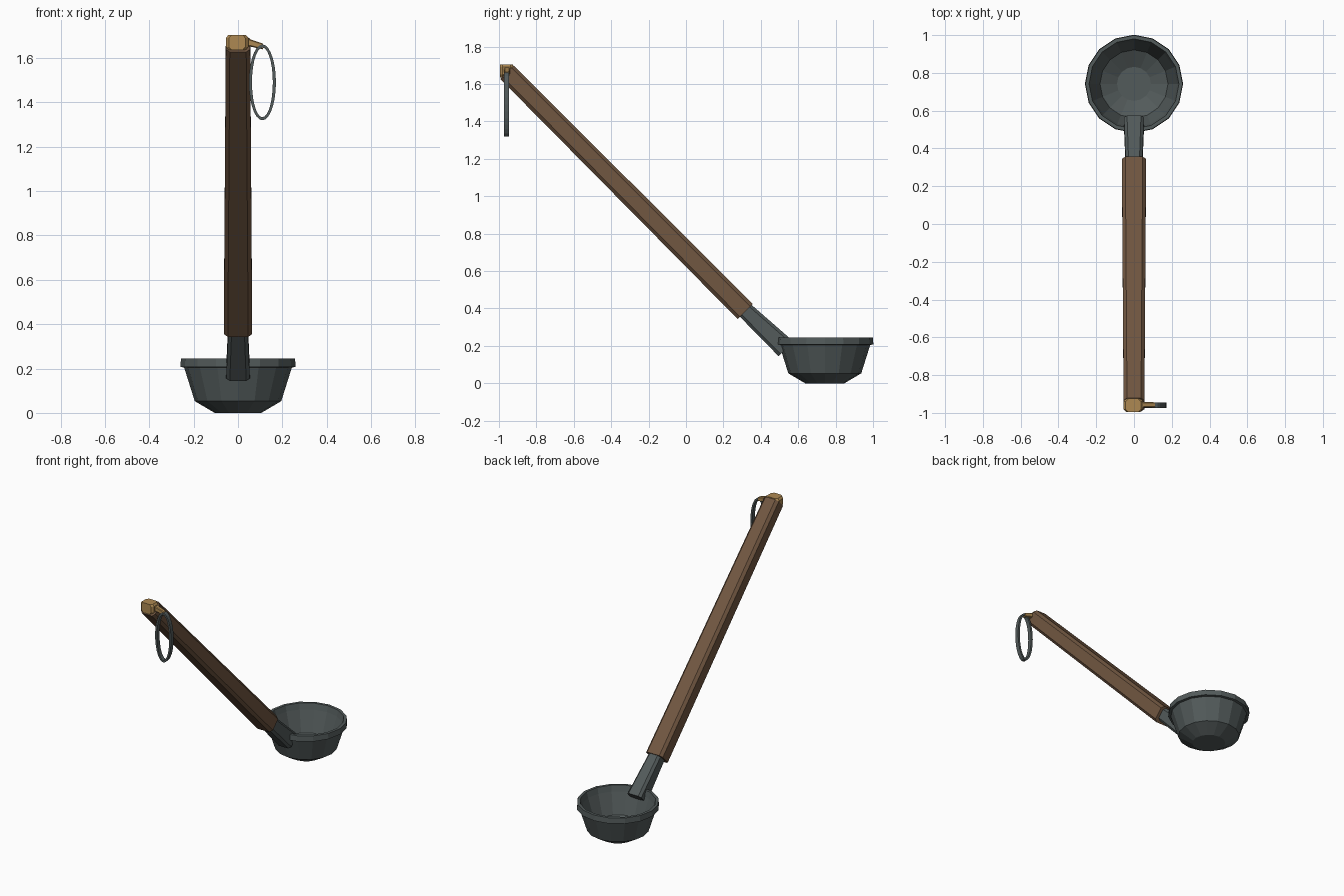
import bpy, bmesh, math
from mathutils import Vector

if "Cube" in bpy.data.objects:
    bpy.data.objects.remove(bpy.data.objects["Cube"])


def material(name, rgb):
    m = bpy.data.materials.new(name)
    m.diffuse_color = (*rgb, 1)
    m.use_nodes = True
    m.node_tree.nodes["Principled BSDF"].inputs["Base Color"].default_value = m.diffuse_color
    return m


WOOD = material("brown wood", (0.165, 0.095, 0.053))
IRON = material("dark iron", (0.085, 0.103, 0.103))
BRASS = material("brass", (0.42, 0.25, 0.085))


def make(name, loops, mat, caps=True, closed=False):
    """Skin a list of equal-length point loops into one object."""
    bm = bmesh.new()
    rows = [[bm.verts.new(p) for p in loop] for loop in loops]
    n = len(rows[0])
    pairs = list(zip(rows, rows[1:])) + ([(rows[-1], rows[0])] if closed else [])
    for a, b in pairs:
        for i in range(n):
            j = (i + 1) % n
            bm.faces.new((a[i], a[j], b[j], b[i]))
    if caps:
        bm.faces.new(rows[0])
        bm.faces.new(rows[-1])
    bmesh.ops.recalc_face_normals(bm, faces=bm.faces)
    me = bpy.data.meshes.new(name)
    bm.to_mesh(me)
    bm.free()
    me.materials.append(mat)
    ob = bpy.data.objects.new(name, me)
    bpy.context.collection.objects.link(ob)
    return ob


def section(centre, u, v, w, h, c):
    """Chamfered rectangle, half sizes w and h, chamfer c."""
    pts = [(w, h - c), (w - c, h), (c - w, h), (-w, h - c),
           (-w, c - h), (c - w, -h), (w - c, -h), (w, c - h)]
    return [Vector(centre) + u * a + v * b for a, b in pts]


X, Y, Z = Vector((1, 0, 0)), Vector((0, 1, 0)), Vector((0, 0, 1))
UP = Vector((0, 1, 1)).normalized()

# Sloping wooden handle and iron shank
make("handle", [section((0, 0.317, 0.383), X, UP, 0.064, 0.057, 0.018),
                section((0, -0.957, 1.663), X, UP, 0.055, 0.051, 0.018)], WOOD)
make("shank", [section((0, 0.29, 0.415), X, UP, 0.043, 0.043, 0.015),
               section((0, 0.535, 0.184), X, UP, 0.053, 0.056, 0.016)], IRON)

# Bowl: outer wall, lipped rim, inner wall and floor
profile = [(0.105, 0), (0.195, 0.053), (0.243, 0.205), (0.26, 0.207),
           (0.257, 0.245), (0.238, 0.245), (0.228, 0.205),
           (0.18, 0.065), (0.09, 0.018)]
SIDES = 16
make("bowl", [[(r * math.cos(t), 0.742 + r * math.sin(t), z)
               for t in (2 * math.pi * i / SIDES for i in range(SIDES))]
              for r, z in profile], IRON)

# Brass end cap and ring hook
make("end_cap", [section((-0.004, -0.96, z), X, Y, w, 0.035, 0.014)
                 for z, w in ((1.635, 0.038), (1.65, 0.051), (1.69, 0.051), (1.703, 0.04))], BRASS)
make("hook", [section((0.03, -0.957, 1.675), Y, Z, 0.016, 0.018, 0.005),
              section((0.112, -0.957, 1.652), Y, Z, 0.013, 0.013, 0.004)], BRASS)

# Oval hanging ring with a flat band section
loops = []
for i in range(28):
    t = 2 * math.pi * i / 28
    d = Vector((math.cos(t), 0, math.sin(t)))
    mid = Vector((0.11 + 0.054 * d.x, -0.96, 1.49 + 0.164 * d.z))
    loops.append([mid + d * a + Y * b for a, b in
                  ((0.007, -0.014), (0.007, 0.014), (-0.007, 0.014), (-0.007, -0.014))])
make("hanging_ring", loops, IRON, caps=False, closed=True)
